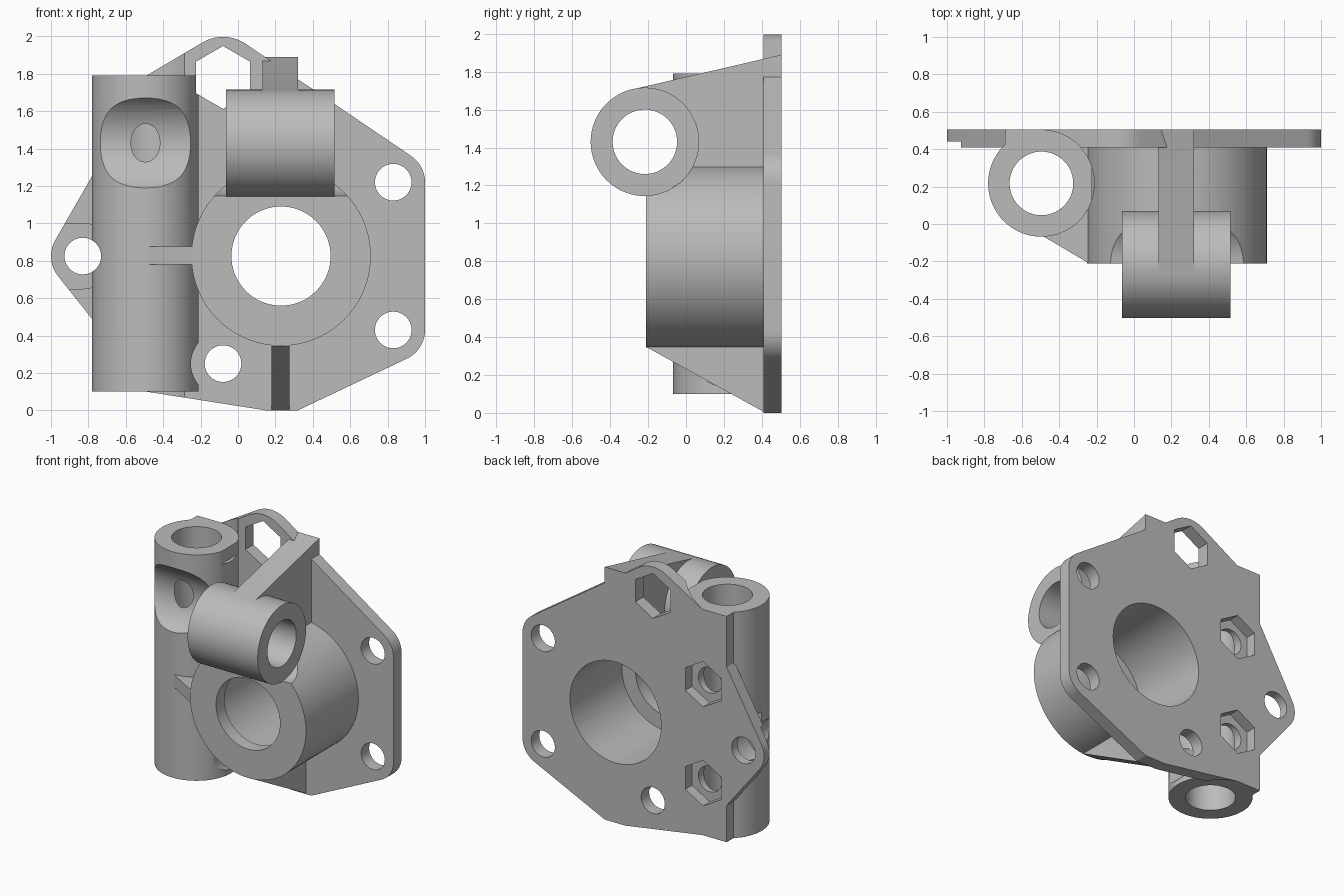
import bpy, bmesh, math
from mathutils import Vector

if "Cube" in bpy.data.objects:
    bpy.data.objects.remove(bpy.data.objects["Cube"])

grey = bpy.data.materials.new("plain grey")
grey.use_nodes = True
COLOUR = (0.5, 0.5, 0.5, 1)
grey.diffuse_color = COLOUR
grey.node_tree.nodes["Principled BSDF"].inputs["Base Color"].default_value = COLOUR

PLACE = {"x": lambda u, v, d: (d, u, v),
         "y": lambda u, v, d: (u, d, v),
         "z": lambda u, v, d: (u, v, d)}


def prism(name, points, axis, start, end):
    """Extrude a flat outline along one axis."""
    bm = bmesh.new()
    lower = [bm.verts.new(PLACE[axis](u, v, start)) for u, v in points]
    face = bm.faces.new(lower)
    moved = bmesh.ops.extrude_face_region(bm, geom=[face])["geom"]
    shift = Vector(PLACE[axis](0, 0, end - start))
    bmesh.ops.translate(bm, vec=shift, verts=[g for g in moved if isinstance(g, bmesh.types.BMVert)])
    bmesh.ops.recalc_face_normals(bm, faces=bm.faces)
    mesh = bpy.data.meshes.new(name)
    bm.to_mesh(mesh)
    bm.free()
    mesh.materials.append(grey)
    obj = bpy.data.objects.new(name, mesh)
    bpy.context.collection.objects.link(obj)
    return obj


def arc(centre, radius, first, last, steps=10):
    angles = [math.radians(first + (last - first) * i / steps) for i in range(steps + 1)]
    return [(centre[0] + radius * math.cos(a), centre[1] + radius * math.sin(a)) for a in angles]


def cylinder(name, centre, radius, axis, start, end, sides=72):
    step = 360 / sides
    ring = arc(centre, radius, 90, 450 - step, sides - 1)
    return prism(name, ring, axis, start, end)


def combine(body, other, operation):
    """Merge or cut, then drop the helper."""
    other.hide_render = True
    mod = body.modifiers.new("join", "BOOLEAN")
    mod.operation, mod.object, mod.solver = operation, other, "EXACT"
    graph = bpy.context.evaluated_depsgraph_get()
    graph.update()
    mesh = bpy.data.meshes.new_from_object(body.evaluated_get(graph))
    body.modifiers.clear()
    body.data = mesh
    bpy.data.objects.remove(other)


def add(other):
    combine(body, other, "UNION")


def cut(other):
    combine(body, other, "DIFFERENCE")


FRONT, BACK = 0.41, 0.505
TUBE, TUBE_R = (-0.495, 0.217), 0.285
BARREL, BARREL_R = (-0.217, 1.43), 0.286
BORE = (0.23, 0.825)
LUG, LOW, HEX = (-0.83, 0.825), (-0.08, 0.25), (-0.08, 1.78)
RIGHT_HOLES = [(0.83, 0.43), (0.83, 1.22)]

# Flange plate with rounded lugs
outline = [(0.15, 0), (0.32, 0)]
outline += arc(RIGHT_HOLES[0], 0.17, -65, 0) + arc(RIGHT_HOLES[1], 0.17, 0, 57)
outline += arc(HEX, 0.217, 57, 120)
outline += [(-0.49, 1.79), (-0.69, 1.79), (-0.69, 1.41)]
outline += arc(LUG, 0.17, 150, 218)
outline += [(-0.69, 0.375), (-0.69, 0.1), (-0.49, 0.1)]
body = prism("bearing_bracket", outline, "y", FRONT, BACK)

# Clearance above and below the upright tube
cut(cylinder("top_clearance", TUBE, TUBE_R, "z", 1.79, 2.2))
cut(cylinder("bottom_clearance", TUBE, TUBE_R, "z", -0.2, 0.1))

# Main boss, upright tube and their ribs
add(cylinder("main_boss", BORE, 0.48, "y", -0.21, 0.45))
add(cylinder("upright_tube", TUBE, TUBE_R, "z", 0.1, 1.79))
add(prism("side_rib", [(-0.495, -0.06), (-0.25, -0.205), (-0.1, -0.205), (-0.1, 0.44), (-0.495, 0.44)],
          "z", 0.78, 0.875))
add(prism("bottom_rib", [(-0.205, 0.345), (0.42, 0), (0.45, 0.005), (0.45, 0.5), (-0.205, 0.5)],
          "x", 0.18, 0.275))

# Cross barrel, seated in its own clearance, with the top rib
cut(cylinder("barrel_clearance", BARREL, BARREL_R - 0.003, "x", -1.2, 1.2))
add(cylinder("cross_barrel", BARREL, BARREL_R, "x", -0.065, 0.515))
add(prism("top_rib", [(-0.277, 1.708), (BACK, 1.89), (BACK, 1.25), (-0.1, 1.25), (-0.2, 1.43)],
          "x", 0.13, 0.32))

# Spot faces around the lug hole and the low hole
cut(cylinder("low_spot_face", LOW, 0.172, "y", -0.4, FRONT))
spot = arc(LUG, 0.175, -90, 90, 20) + [(-1.2, LUG[1] + 0.175), (-1.2, LUG[1] - 0.175)]
cut(prism("lug_spot_face", spot, "y", 0.22, 0.44))

# Bores
cut(cylinder("barrel_bore", BARREL, 0.17, "x", -0.2, 0.7))
cut(cylinder("tube_bore", TUBE, 0.17, "z", -0.2, 2.2))
cut(cylinder("main_bore", BORE, 0.265, "y", -0.4, 0.7))
cut(cylinder("main_counterbore", BORE, 0.378, "y", -0.11, 0.7))

# Bolt holes
for centre in RIGHT_HOLES + [LUG, LOW]:
    cut(cylinder("bolt_hole", centre, 0.098, "y", -0.4, 0.7, 40))

# Hexagonal opening, and nut pockets behind the tube
cut(cylinder("hex_opening", HEX, 0.168, "y", 0.08, 0.7, 6))
for height in (0.49, 1.23):
    cut(cylinder("nut_pocket", (-0.495, height), 0.17, "y", 0.425, 0.7, 6))
    cut(cylinder("nut_screw_hole", (-0.495, height), 0.095, "y", 0.22, 0.7, 40))

# Smooth curved walls, sharp edges
bpy.ops.object.select_all(action="DESELECT")
body.select_set(True)
bpy.context.view_layer.objects.active = body
bpy.ops.object.shade_smooth_by_angle(angle=math.radians(25))
